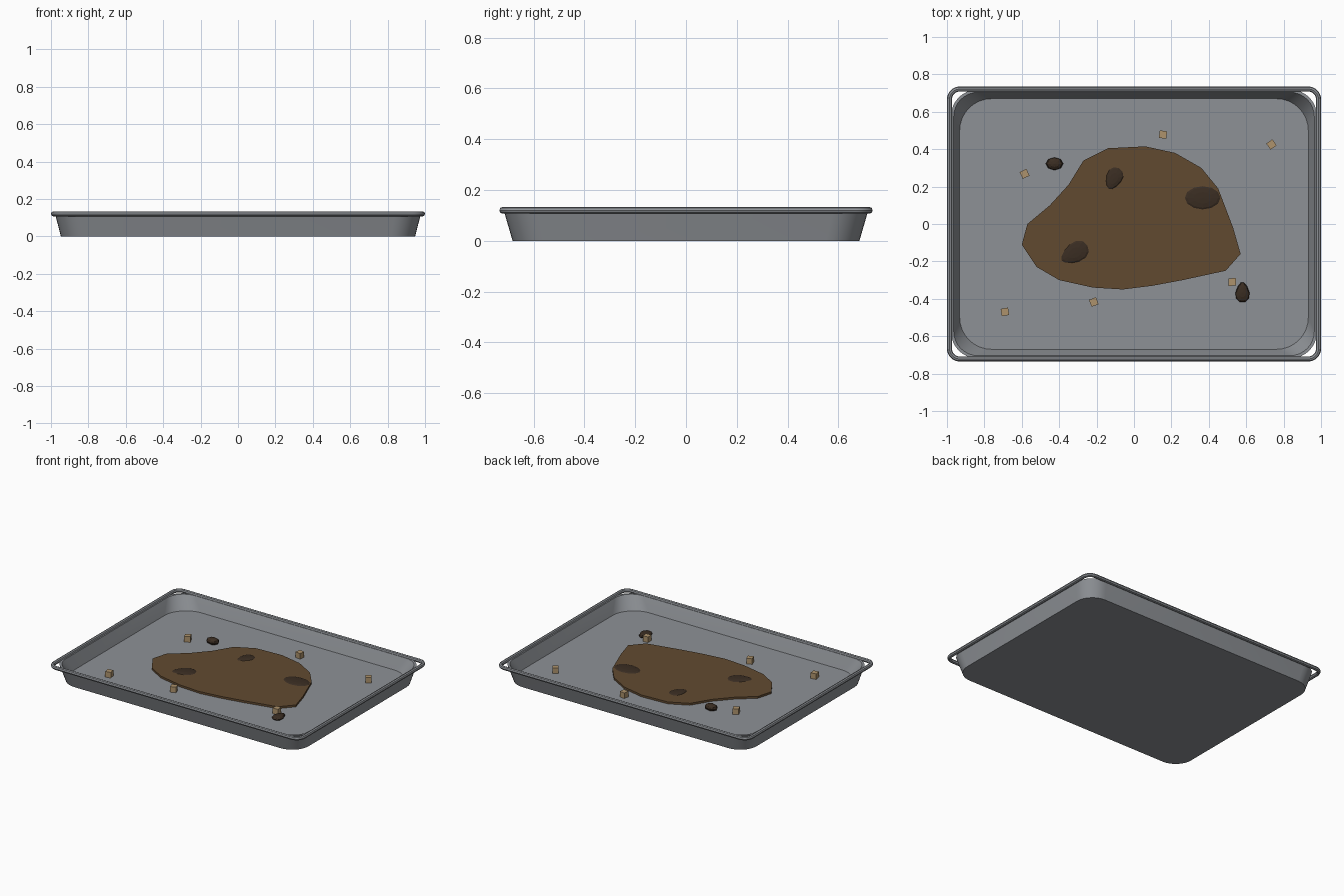
import bpy, bmesh, math
from mathutils import Matrix, Vector

if "Cube" in bpy.data.objects:
    bpy.data.objects.remove(bpy.data.objects["Cube"])


def material(name, rgb):
    m = bpy.data.materials.new(name)
    m.diffuse_color = (*rgb, 1)
    m.use_nodes = True
    m.node_tree.nodes["Principled BSDF"].inputs["Base Color"].default_value = m.diffuse_color
    return m


BROWN = material("sauce_brown", (0.12, 0.068, 0.03))
CHAR = material("charred", (0.042, 0.026, 0.016))
CRUMB = material("crumb_tan", (0.42, 0.29, 0.15))
STEEL = material("steel", (0.27, 0.285, 0.305))


def finish(bm, name, mat, angle=None):
    bmesh.ops.recalc_face_normals(bm, faces=bm.faces)
    me = bpy.data.meshes.new(name)
    bm.to_mesh(me)
    bm.free()
    ob = bpy.data.objects.new(name, me)
    bpy.context.collection.objects.link(ob)
    me.materials.append(mat)
    if angle:
        bpy.ops.object.select_all(action='DESELECT')
        ob.select_set(True)
        bpy.context.view_layer.objects.active = ob
        bpy.ops.object.shade_smooth_by_angle(angle=math.radians(angle))
    return ob


def ring(bm, hx, hy, r, z, seg=8):
    # rounded rectangle loop of vertices
    vs = []
    for k, (sx, sy) in enumerate([(1, 1), (-1, 1), (-1, -1), (1, -1)]):
        for i in range(seg + 1):
            a = math.radians(90 * k + 90 * i / seg)
            vs.append(bm.verts.new((sx * (hx - r) + r * math.cos(a),
                                    sy * (hy - r) + r * math.sin(a), z)))
    return vs


def bridge(bm, a, b):
    n = len(a)
    for i in range(n):
        j = (i + 1) % n
        bm.faces.new((a[i], a[j], b[j], b[i]))


# pan: outer wall up, lip, inner wall down to the floor
bm = bmesh.new()
rings = [ring(bm, *p) for p in [
    (0.947, 0.683, 0.13, 0.0),
    (0.978, 0.718, 0.14, 0.12),
    (0.964, 0.704, 0.13, 0.12),
    (0.932, 0.67, 0.17, 0.03)]]
for a, b in zip(rings, rings[1:]):
    bridge(bm, a, b)
bm.faces.new(rings[0])
bm.faces.new(rings[-1])
finish(bm, "tray_pan", STEEL, 35)

# rolled wire rim, squarer at the corners than the pan
bm = bmesh.new()
R = 0.0135
loops = []
for k in range(8):
    a = math.tau * k / 8
    d = R * math.cos(a)
    loops.append(ring(bm, 0.9865 + d, 0.7215 + d, 0.055 + d, 0.12 + R * math.sin(a)))
for k in range(8):
    bridge(bm, loops[k], loops[(k + 1) % 8])
finish(bm, "tray_rim", STEEL, 35)

# sauce stain: thin irregular slab
outline = [(-.60, -.11), (-.57, 0), (-.45, .10), (-.35, .21), (-.27, .34), (-.14, .405),
           (.06, .415), (.22, .38), (.36, .30), (.45, .19), (.53, -.02), (.57, -.16),
           (.49, -.25), (.26, -.30), (.10, -.33), (-.06, -.35), (-.22, -.34),
           (-.40, -.30), (-.52, -.23)]
bm = bmesh.new()
low = [bm.verts.new((x, y, 0.029)) for x, y in outline]
top = [bm.verts.new((x, y, 0.044)) for x, y in outline]
bridge(bm, low, top)
bm.faces.new(low)
bm.faces.new(top)
finish(bm, "sauce_stain", BROWN)


def blob(name, x, y, z, rx, ry, rz, rot=0, taper=0, seg=12):
    # squashed sphere, narrowing towards its local +x end
    bm = bmesh.new()
    bmesh.ops.create_uvsphere(bm, u_segments=seg, v_segments=6, radius=1)
    for v in bm.verts:
        v.co = Vector((v.co.x * rx, v.co.y * ry * (1 - taper * v.co.x), v.co.z * rz))
    bm.transform(Matrix.Translation((x, y, z)) @ Matrix.Rotation(math.radians(rot), 4, 'Z'))
    finish(bm, name, CHAR)


# burnt patches on the stain
blob("burnt_patch_1", -.108, .243, .044, .062, .042, .009, 245, .3)
blob("burnt_patch_2", .367, .14, .044, .095, .062, .009)
blob("burnt_patch_3", -.318, -.155, .044, .08, .052, .009, 210, .3)
# loose burnt lumps
blob("burnt_lump_1", -.425, .322, .052, .047, .034, .024, 0, 0, 8)
blob("burnt_lump_2", .58, -.365, .042, .055, .037, .016, 90, .3, 10)

# crumbs: small turned cubes
for i, (x, y, rot) in enumerate([(-.585, .268, 25), (.155, .478, -8), (.735, .425, 35),
                                 (.525, -.31, 3), (-.215, -.417, 20), (-.69, -.47, 10)]):
    bm = bmesh.new()
    bmesh.ops.create_cube(bm, size=0.04)
    bm.transform(Matrix.Translation((x, y, 0.05)) @ Matrix.Rotation(math.radians(rot), 4, 'Z'))
    finish(bm, f"crumb_{i + 1}", CRUMB)
